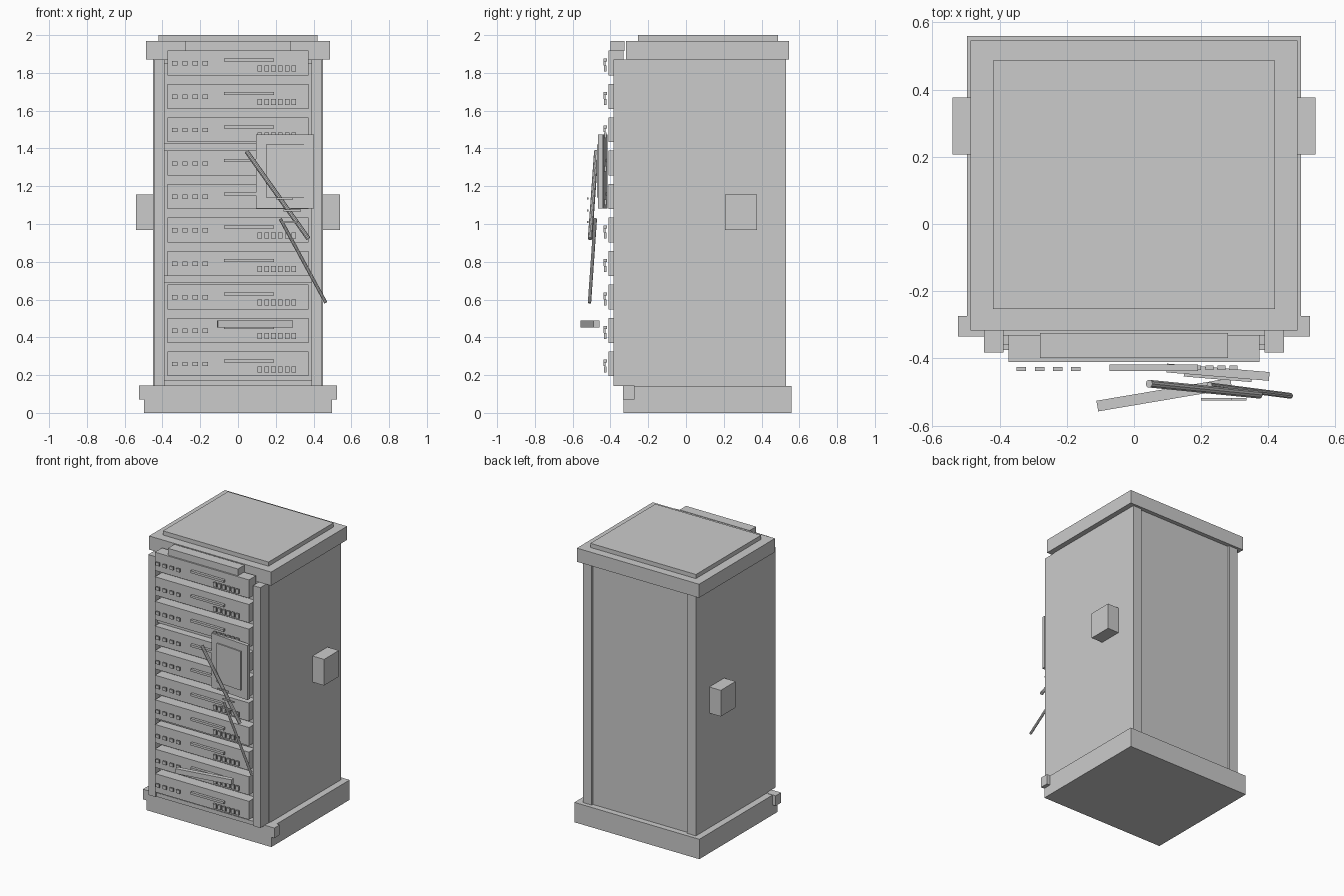
import bpy, math
from mathutils import Vector


def box(name, x, y, z, rot=0.0):
    """Box from (min, max) extents, optionally turned about its own vertical axis."""
    lo, hi = Vector((x[0], y[0], z[0])), Vector((x[1], y[1], z[1]))
    bpy.ops.mesh.primitive_cube_add(size=1, location=(lo + hi) / 2,
                                    rotation=(0, 0, math.radians(rot)))
    ob = bpy.context.object
    ob.name = name
    ob.scale = hi - lo
    return ob


def pair(name, x, y, z):
    """Box on the right plus its mirror image on the left."""
    box(name + "_right", x, y, z)
    box(name + "_left", (-x[1], -x[0]), y, z)


def rod(name, a, b, radius):
    a, b = Vector(a), Vector(b)
    bpy.ops.mesh.primitive_cylinder_add(vertices=10, radius=radius, depth=(b - a).length,
                                        location=(a + b) / 2)
    ob = bpy.context.object
    ob.name = name
    ob.rotation_euler = (b - a).to_track_quat('Z', 'Y').to_euler()
    return ob


# Plinth and front kick bar
box("base", (-0.497, 0.497), (-0.331, 0.559), (0, 0.143))
box("base_front_bar", (-0.523, 0.523), (-0.334, -0.273), (0.072, 0.145))

# Cabinet shell: posts, side panels, recessed back and inner bay wall
pair("front_post", (0.388, 0.446), (-0.383, -0.29), (0.143, 1.872))
pair("back_post", (0.38, 0.446), (0.46, 0.529), (0.143, 1.872))
pair("side_panel", (0.43, 0.449), (-0.29, 0.529), (0.143, 1.872))
box("back_panel", (-0.38, 0.38), (0.49, 0.516), (0.143, 1.872))
box("bay_wall", (-0.43, 0.43), (-0.30, -0.28), (0.143, 1.872))
box("bay_liner", (-0.388, 0.388), (-0.333, -0.30), (0.143, 1.85))
box("bottom_rail", (-0.388, 0.388), (-0.375, -0.29), (0.143, 0.172))
for i, z in enumerate((0.71, 1.41)):
    box(f"cross_rail_{i}", (-0.388, 0.388), (-0.36, -0.32), (z - 0.02, z + 0.02))

# Roof slab, raised cap and front header
box("roof", (-0.486, 0.486), (-0.317, 0.546), (1.872, 1.97))
box("roof_cap", (-0.42, 0.42), (-0.253, 0.487), (1.965, 2.0))
box("header_block", (-0.279, 0.279), (-0.399, -0.325), (1.915, 1.968))

# Side boxes
pair("side_box", (0.44, 0.54), (0.207, 0.376), (0.968, 1.156))

# Rack units with indicators, slot bar and ports
for r in range(10):
    c = 0.26 + 0.177 * r
    box(f"rack_unit_{r}", (-0.374, 0.374), (-0.410, -0.330), (c - 0.066, c + 0.066))
    box(f"slot_bar_{r}", (-0.073, 0.191), (-0.437, -0.418), (c + 0.007, c + 0.023))
    for k in range(4):
        x = -0.335 + 0.054 * k
        box(f"indicator_{r}_{k}", (x - 0.014, x + 0.014), (-0.437, -0.426), (c - 0.013, c + 0.01))
    for k in range(6):
        x = 0.116 + 0.036 * k
        box(f"port_{r}_{k}", (x - 0.012, x + 0.012), (-0.434, -0.421), (c - 0.045, c - 0.014))

# Loose access plate hanging at an angle, with a raised face
box("loose_plate", (0.097, 0.403), (-0.454, -0.428), (1.083, 1.475), rot=-4.7)
box("loose_plate_face", (0.148, 0.350), (-0.462, -0.45), (1.14, 1.42), rot=-4.7)

# Hanging broken rods
rod("broken_rod_upper", (0.045, -0.475, 1.385), (0.373, -0.508, 0.922), 0.012)
rod("broken_rod_lower", (0.224, -0.480, 1.027), (0.465, -0.511, 0.583), 0.009)

# Thin splinters
for i, (x, z) in enumerate(((0.246, 1.134), (0.288, 1.071), (0.271, 1.011))):
    box(f"splinter_{i}", (x - 0.046, x + 0.046), (-0.525, -0.517), (z - 0.005, z + 0.005))

# Dislodged strip
box("dislodged_strip", (-0.112, 0.292), (-0.524, -0.492), (0.453, 0.489), rot=9.6)
